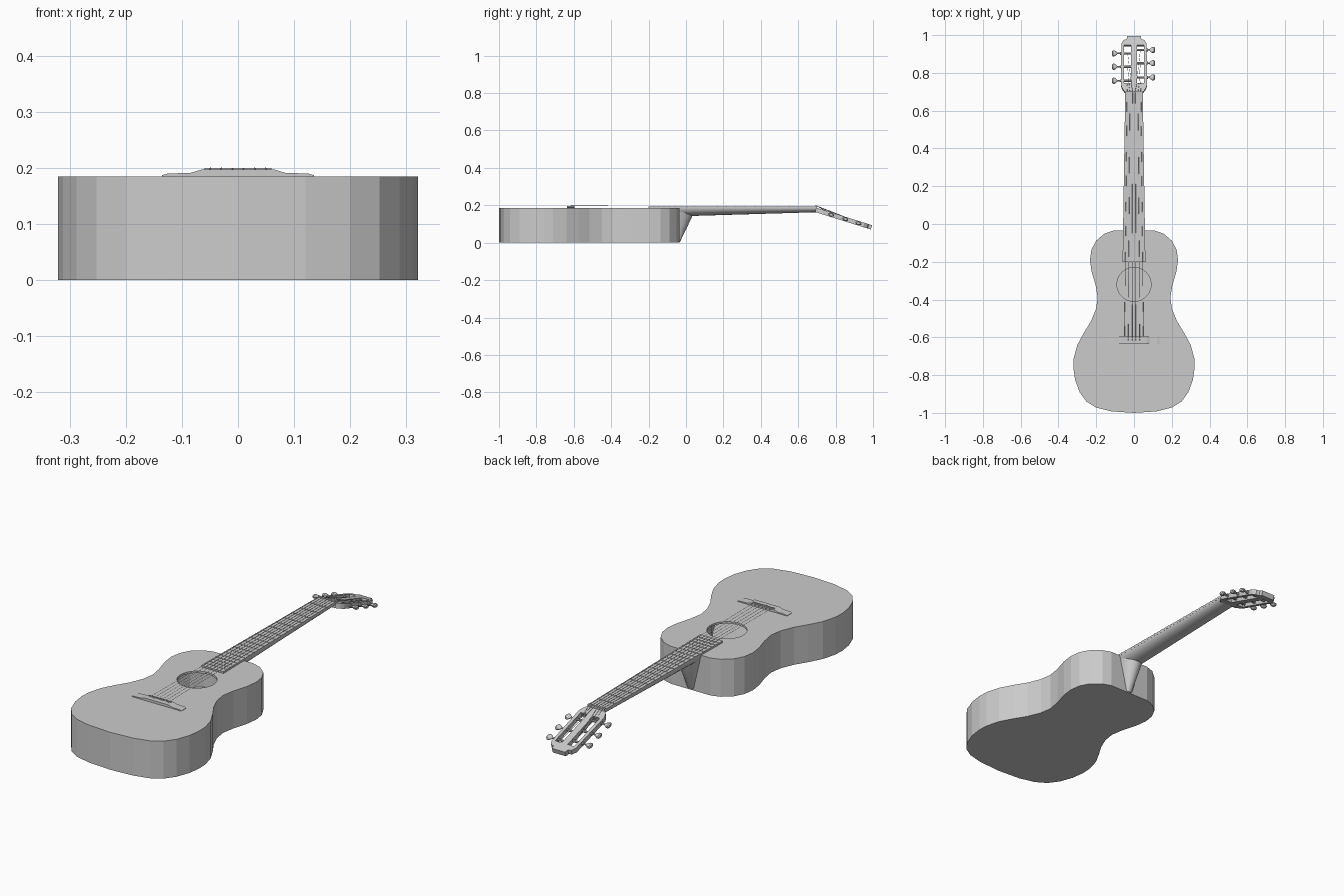
import bpy
import bmesh
from math import pi, cos, sin, atan2
from mathutils import Vector, Matrix

cube = bpy.data.objects.get("Cube")
if cube:
    bpy.data.objects.remove(cube, do_unlink=True)

grey = bpy.data.materials.new("plain_grey")
grey.use_nodes = True
colour = (0.6, 0.6, 0.6, 1)
grey.diffuse_color = colour
grey.node_tree.nodes["Principled BSDF"].inputs["Base Color"].default_value = colour


def add_object(name, bm):
    bmesh.ops.recalc_face_normals(bm, faces=bm.faces)
    mesh = bpy.data.meshes.new(name)
    bm.to_mesh(mesh)
    bm.free()
    mesh.materials.append(grey)
    ob = bpy.data.objects.new(name, mesh)
    bpy.context.collection.objects.link(ob)
    return ob


def loft(name, rings):
    """Skin a row of closed rings and cap both ends."""
    bm = bmesh.new()
    rows = [[bm.verts.new(p) for p in ring] for ring in rings]
    n = len(rows[0])
    for a, b in zip(rows, rows[1:]):
        for i in range(n):
            j = (i + 1) % n
            bm.faces.new((a[i], a[j], b[j], b[i]))
    bm.faces.new(rows[0])
    bm.faces.new(rows[-1])
    return add_object(name, bm)


def prism(name, outline, z0, z1):
    return loft(name, [[(x, y, z) for x, y in outline] for z in (z0, z1)])


def box(name, x0, x1, y0, y1, z0, z1):
    return prism(name, [(x0, y0), (x1, y0), (x1, y1), (x0, y1)], z0, z1)


def mirrored(half):
    return half + [(-x, y) for x, y in reversed(half) if x > 0]


def smooth(ob):
    bpy.ops.object.select_all(action="DESELECT")
    ob.select_set(True)
    bpy.context.view_layer.objects.active = ob
    bpy.ops.object.shade_smooth_by_angle(angle=0.6)


def cut(ob, cutter):
    mod = ob.modifiers.new("cut", "BOOLEAN")
    mod.operation = "DIFFERENCE"
    mod.solver = "EXACT"
    mod.object = cutter
    bpy.ops.object.select_all(action="DESELECT")
    bpy.context.view_layer.objects.active = ob
    bpy.ops.object.modifier_apply(modifier=mod.name)
    bpy.data.objects.remove(cutter, do_unlink=True)


def circle(x, y, r, n):
    return [(x + r * cos(2 * pi * i / n), y + r * sin(2 * pi * i / n)) for i in range(n)]


# Hollow body with a round sound hole
half_body = [(0.11, -0.035), (0.155, -0.05), (0.2, -0.088), (0.225, -0.135),
             (0.233, -0.19), (0.225, -0.25), (0.203, -0.325), (0.192, -0.39),
             (0.201, -0.45), (0.228, -0.515), (0.265, -0.575), (0.3, -0.64),
             (0.319, -0.71), (0.321, -0.76), (0.312, -0.825), (0.288, -0.89),
             (0.252, -0.94), (0.2, -0.972), (0.12, -0.992), (0, -1)]
outline = mirrored(half_body)
body = prism("body", outline, 0, 0.185)
inner = [(x * 0.96, -0.52 + (y + 0.52) * 0.975) for x, y in outline]
cut(body, prism("cavity", inner, 0.01, 0.175))
cut(body, prism("hole_cutter", circle(0, -0.32, 0.09, 40), 0.15, 0.25))

# Bridge: low wings rising to a raised middle, plus saddle
half_top = [(0.135, 0.187), (0.125, 0.19), (0.085, 0.191), (0.075, 0.194), (0.065, 0.197)]
bridge_profile = [(-0.135, 0.184), (0.135, 0.184)] + mirrored(half_top)
loft("bridge", [[(x, y, z) for x, z in bridge_profile] for y in (-0.635, -0.595)])
box("saddle", -0.06, 0.06, -0.609, -0.603, 0.195, 0.2)

# Fretboard, nut and frets spaced by equal temperament
NUT, SCALE = 0.695, 1.3


def board_half(y):
    return 0.0605 - 0.014 * (y + 0.2) / 0.9


prism("fretboard", [(-board_half(-0.2), -0.2), (board_half(-0.2), -0.2),
                    (board_half(NUT), NUT), (-board_half(NUT), NUT)], 0.183, 0.194)
box("nut", -0.046, 0.046, NUT - 0.004, NUT + 0.006, 0.18, 0.198)
for i in range(1, 20):
    y = NUT - SCALE * (1 - 2 ** (-i / 12))
    w = board_half(y)
    box(f"fret_{i}", -w, w, y - 0.002, y + 0.002, 0.193, 0.1955)

# Neck with a rounded back
neck_rings = []
for y, depth in ((-0.04, 0.045), (0.03, 0.042), (0.7, 0.022)):
    w = board_half(y)
    neck_rings.append([(w * cos(pi * i / 12), y, 0.185 - depth * sin(pi * i / 12))
                       for i in range(13)])
smooth(loft("neck", neck_rings))

# Heel tapering down the end of the body
heel_rings = []
for z, w, d in ((0.005, 0.018, 0.008), (0.07, 0.032, 0.04), (0.145, 0.05, 0.075),
                (0.18, 0.056, 0.085)):
    heel_rings.append([(w * cos(pi * i / 8), -0.04 + d * sin(pi * i / 8), z) for i in range(9)])
smooth(loft("heel", heel_rings))

# Slotted headstock, built flat and tipped back; local y runs along its length
tilt = atan2(-0.094, 0.3)
place = Matrix.Translation((0, 0.697, 0.187)) @ Matrix.Rotation(tilt, 4, "X")
stretch = 1 / cos(tilt)


def along(y):
    return (y - 0.697) * stretch


half_head = [(0.036, 0.995), (0.039, 0.978), (0.055, 0.974), (0.067, 0.955),
             (0.069, 0.735), (0.06, 0.715), (0.046, 0.697)]
head = prism("headstock", [(x, along(y)) for x, y in mirrored(half_head)], -0.024, 0)
for side in (-1, 1):
    a, b = sorted((side * 0.016, side * 0.052))
    cut(head, box("slot_cutter", a, b, along(0.746), along(0.947), -0.1, 0.1))
head.data.transform(place)


# Tuning pegs: roller, shaft and flared knob as one turned profile
def turned(name, profile, y, z, side, flat=1.0):
    rings = [[(side * x, y + r * cos(2 * pi * i / 10), z + flat * r * sin(2 * pi * i / 10))
              for i in range(10)] for x, r in profile]
    ob = loft(name, rings)
    ob.data.transform(place)
    smooth(ob)


peg_y = {-1: (0.762, 0.836, 0.907), 1: (0.78, 0.855, 0.925)}
for side, label in ((-1, "right"), (1, "left")):
    for n, py in enumerate(peg_y[side]):
        y = along(py)
        out = 0.006 if side < 0 else 0
        turned(f"{label}_roller_{n}", [(0.012, 0.006), (0.06, 0.006)], y, -0.012, side)
        turned(f"{label}_shaft_{n}", [(0.066, 0.008), (0.073, 0.008), (0.074, 0.004),
                                      (0.09 + out, 0.004)], y, -0.012, side)
        turned(f"{label}_knob_{n}", [(0.083 + out, 0.006), (0.09 + out, 0.012), (0.098 + out, 0.017),
                                     (0.106 + out, 0.017), (0.111 + out, 0.011)],
               y, -0.012, side, 0.6)

# Strings from bridge over the nut to the rollers
for s in range(6):
    f = s / 2.5 - 1
    side = -1 if s < 3 else 1
    row = s if s < 3 else 5 - s
    end = place @ Vector((side * 0.034, along(peg_y[side][row]), -0.006))
    curve = bpy.data.curves.new(f"string_{s + 1}", "CURVE")
    curve.dimensions = "3D"
    curve.bevel_depth = 0.0009
    curve.bevel_resolution = 0
    curve.use_fill_caps = True
    path = curve.splines.new("POLY")
    path.points.add(3)
    points = [(f * 0.05, -0.62, 0.196), (f * 0.05, -0.606, 0.1995),
              (f * 0.037, NUT, 0.1985), tuple(end)]
    for p, co in zip(path.points, points):
        p.co = (*co, 1)
    curve.materials.append(grey)
    bpy.context.collection.objects.link(bpy.data.objects.new(curve.name, curve))
